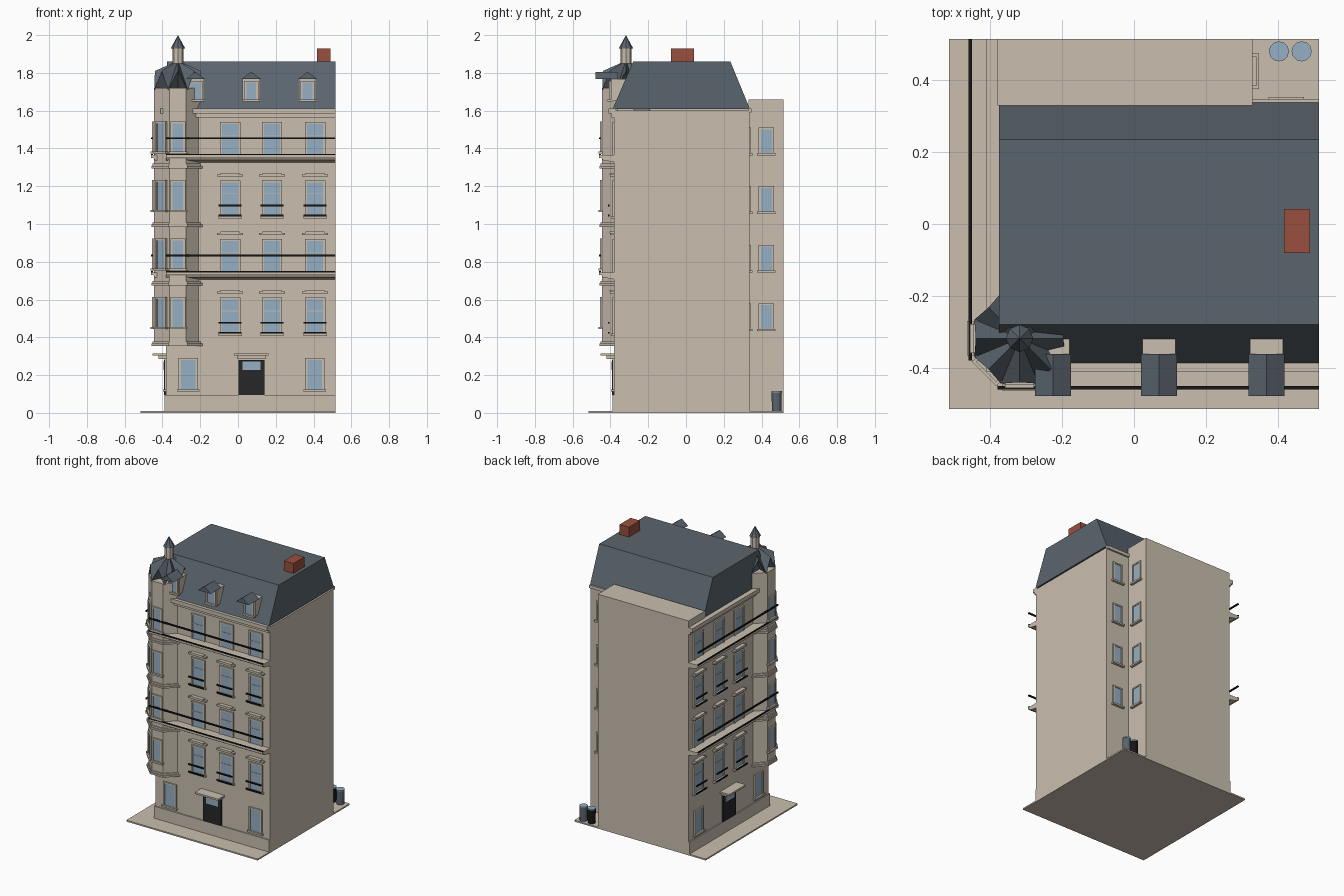
import bpy, bmesh, math
from mathutils import Matrix, Vector

cube = bpy.data.objects.get("Cube")
if cube:
    bpy.data.objects.remove(cube, do_unlink=True)


def material(name, r, g, b):
    m = bpy.data.materials.new(name)
    m.use_nodes = True
    m.diffuse_color = (r, g, b, 1)
    m.node_tree.nodes["Principled BSDF"].inputs["Base Color"].default_value = (r, g, b, 1)
    return m


STONE = material("cream_stone", .59, .52, .43)
SLATE = material("roof_slate", .105, .13, .155)
GLASS = material("window_glass", .30, .43, .55)
BLACK = material("black_iron", .008, .008, .008)
DOOR = material("dark_door", .02, .02, .02)
BRICK = material("chimney_brick", .32, .08, .05)

WALL = -.38     # plane shared by both street facades
EDGE = .515     # outer edge of the plot
TC = -.318      # tower centre on both axes


def finish(name, bm, mat):
    bmesh.ops.recalc_face_normals(bm, faces=bm.faces)
    mesh = bpy.data.meshes.new(name)
    bm.to_mesh(mesh)
    bm.free()
    mesh.materials.append(mat)
    ob = bpy.data.objects.new(name, mesh)
    bpy.context.collection.objects.link(ob)
    return ob


def box(name, mat, x, y, z, matrix=None):
    bm = bmesh.new()
    bmesh.ops.create_cube(bm, size=1)
    for v in bm.verts:
        v.co = Vector([(a + b) / 2 + c * (b - a) for (a, b), c in zip((x, y, z), v.co)])
    if matrix:
        bm.transform(matrix)
    return finish(name, bm, mat)


def prism(name, mat, points, push):
    """Extrude a closed outline along a vector."""
    bm = bmesh.new()
    face = bm.faces.new([bm.verts.new(p) for p in points])
    ext = bmesh.ops.extrude_face_region(bm, geom=[face])["geom"]
    bmesh.ops.translate(bm, vec=push, verts=[e for e in ext if isinstance(e, bmesh.types.BMVert)])
    return finish(name, bm, mat)


def cone(name, mat, x, y, z0, z1, r0, r1, sides=8):
    bm = bmesh.new()
    bmesh.ops.create_cone(bm, cap_ends=True, segments=sides, radius1=r0, radius2=r1, depth=z1 - z0)
    bmesh.ops.translate(bm, vec=(x, y, (z0 + z1) / 2), verts=bm.verts)
    return finish(name, bm, mat)


def plane_matrix(x, y, angle):
    """Local x runs along a wall, local -y points out of it."""
    return Matrix.Translation((x, y, 0)) @ Matrix.Rotation(math.radians(angle), 4, 'Z')


def window(name, m, u, z0, z1, half, sill=True):
    """Glass plate with a thin raised surround and a sill."""
    box(name + "_glass", GLASS, (u - half, u + half), (-.005, .01), (z0, z1), m)
    for s in (-1, 1):
        a = u + s * half
        box(name + "_jamb", STONE, (a - .006, a + .006), (-.01, .01), (z0, z1), m)
    box(name + "_head", STONE, (u - half - .006, u + half + .006), (-.01, .01), (z1, z1 + .01), m)
    if sill:
        box(name + "_sill", STONE, (u - half - .014, u + half + .014), (-.018, .01), (z0 - .012, z0), m)


# Pavement, main block and rear wing
box("pavement", STONE, (-EDGE, EDGE), (-EDGE, EDGE), (0, .01))
box("main_block", STONE, (WALL, EDGE), (WALL, .335), (.005, 1.6))
box("rear_wing", STONE, (WALL, .33), (.33, EDGE), (.005, 1.66))
box("rear_cornice", STONE, (.33, EDGE), (.33, .348), (1.59, 1.612))

# Mansard roof and chimney
prism("mansard_roof", SLATE, [(-.375, y, z) for y, z in
      ((-.388, 1.61), (-.28, 1.86), (.235, 1.86), (.338, 1.61))], (.89, 0, 0))
box("chimney", BRICK, (.417, .49), (-.08, .042), (1.85, 1.93))

# Two matching street facades; the left one is the front reflected on the diagonal
front = Matrix.Translation((0, WALL, 0))
swap = Matrix(((0, 1, 0, 0), (1, 0, 0, 0), (0, 0, 1, 0), (0, 0, 0, 1)))
COLUMNS = (-.042, .18, .408)
for side, m in (("front", front), ("left", swap @ front)):
    box(side + "_plinth", STONE, (WALL - .008, EDGE), (-.008, .01), (.005, .095), m)
    box(side + "_cornice", STONE, (WALL - .03, EDGE), (-.03, .01), (1.585, 1.612), m)
    box(side + "_cornice_lower", STONE, (WALL - .015, EDGE), (-.015, .01), (1.565, 1.585), m)

    for floor in range(4):
        base = .42 + floor * .31
        for u in COLUMNS:
            window(side + "_window", m, u, base, base + .18, .048, floor % 2 == 0)
            box(side + "_transom", STONE, (u - .048, u + .048), (-.008, 0), (base + .118, base + .122), m)
            if floor < 3:
                box(side + "_lintel", STONE, (u - .068, u + .068), (-.022, .01), (base + .212, base + .222), m)
                box(side + "_lintel_crown", STONE, (u - .05, u + .05), (-.026, .01), (base + .222, base + .23), m)
            if floor % 2 == 0:
                for dz in (0, .053):
                    box(side + "_window_rail", BLACK, (u - .06, u + .06), (-.034, -.026),
                        (base + dz, base + dz + .009), m)
        # Full width balconies on alternate floors
        if floor % 2:
            box(side + "_balcony", STONE, (WALL, EDGE), (-.08, .01), (base, base + .014), m)
            prism_pts = [m @ Vector((WALL, y, z)) for y, z in
                         ((.01, base), (-.068, base), (-.06, base - .012), (.01, base - .025))]
            prism(side + "_balcony_corbel", STONE, prism_pts,
                  m.to_3x3() @ Vector((EDGE - WALL, 0, 0)))
            for dz in (.014, .102):
                box(side + "_balcony_rail", BLACK, (WALL, EDGE), (-.08, -.071),
                    (base + dz - .003, base + dz + .007), m)

    # Street level: windows, door and canopy
    for u in (-.264, .407):
        window(side + "_street_window", m, u, .125, .28, .045)
    box(side + "_door", DOOR, (.002, .14), (-.012, .01), (.095, .28), m)
    box(side + "_door_light", GLASS, (.024, .118), (-.015, 0), (.228, .272), m)
    box(side + "_canopy", STONE, (-.022, .162), (-.072, .01), (.303, .315), m)
    box(side + "_canopy_base", STONE, (-.005, .147), (-.04, .01), (.285, .303), m)

# Front dormers with small gabled roofs
for u in (-.225, .07, .368):
    box("dormer", STONE, (u - .046, u + .046), (-.398, -.315), (1.655, 1.768))
    window("dormer_window", Matrix.Translation((0, -.398, 0)), u, 1.66, 1.748, .032)
    prism("dormer_roof", SLATE, [(u - .05, -.478, 1.768), (u + .05, -.478, 1.768),
          (u, -.478, 1.806)], (0, .116, 0))

# Corner tower with chamfered corners and ledges
def octagon(h, f, z):
    return [(TC + x, TC + y, z) for x, y in
            ((-f, -h), (f, -h), (h, -f), (h, f), (f, h), (-f, h), (-h, f), (-h, -f))]


H, F = .128, .044
prism("corner_tower", STONE, octagon(H, F, .36), (0, 0, 1.36))
for z in (.355, .675, .985, 1.295):
    prism("tower_ledge", STONE, octagon(H + .013, F + .006, z), (0, 0, .012))
    prism("tower_ledge_lower", STONE, octagon(H + .006, F + .003, z + .012), (0, 0, .012))
reach = (H + F) / math.sqrt(2)
for angle, d in ((0, H), (-45, reach), (-90, H)):
    a = math.radians(angle)
    m = plane_matrix(TC + d * math.sin(a), TC - d * math.cos(a), angle)
    for floor in range(4):
        z = .455 + floor * .31
        window("tower_window", m, 0, z, z + .148, .034)

# Folded tower roof: high and low eave points alternate around the apex
bm = bmesh.new()
apex = bm.verts.new((TC, TC, 1.865))
foot = bm.verts.new((TC, TC, 1.70))
ring = []
for i in range(16):
    a = math.tau * i / 16
    r, z = ((.122, 1.81), (.136, 1.71))[i % 2]
    ring.append(bm.verts.new((TC + r * math.cos(a), TC + r * math.sin(a), z)))
for i in range(16):
    bm.faces.new((apex, ring[i - 1], ring[i]))
    bm.faces.new((foot, ring[i], ring[i - 1]))
finish("tower_roof", bm, SLATE)

# Lantern on the tower
cone("lantern", STONE, TC, TC, 1.85, 1.935, .03, .03)
cone("lantern_cap", SLATE, TC, TC, 1.93, 2.0, .038, 0)

# Courtyard windows in the inner rear corner
for m, u in ((plane_matrix(.33, 0, 90), .425), (plane_matrix(0, .335, 180), -.423)):
    for floor in range(4):
        z = .445 + floor * .31
        window("courtyard_window", m, u, z, z + .125, .035)

# Bins with pale lids
for x, mat in ((.403, BLACK), (.466, SLATE)):
    cone("bin", mat, x, .48, .01, .11, .025, .027, 12)
    cone("bin_lid", GLASS, x, .48, .108, .115, .028, .028, 12)
